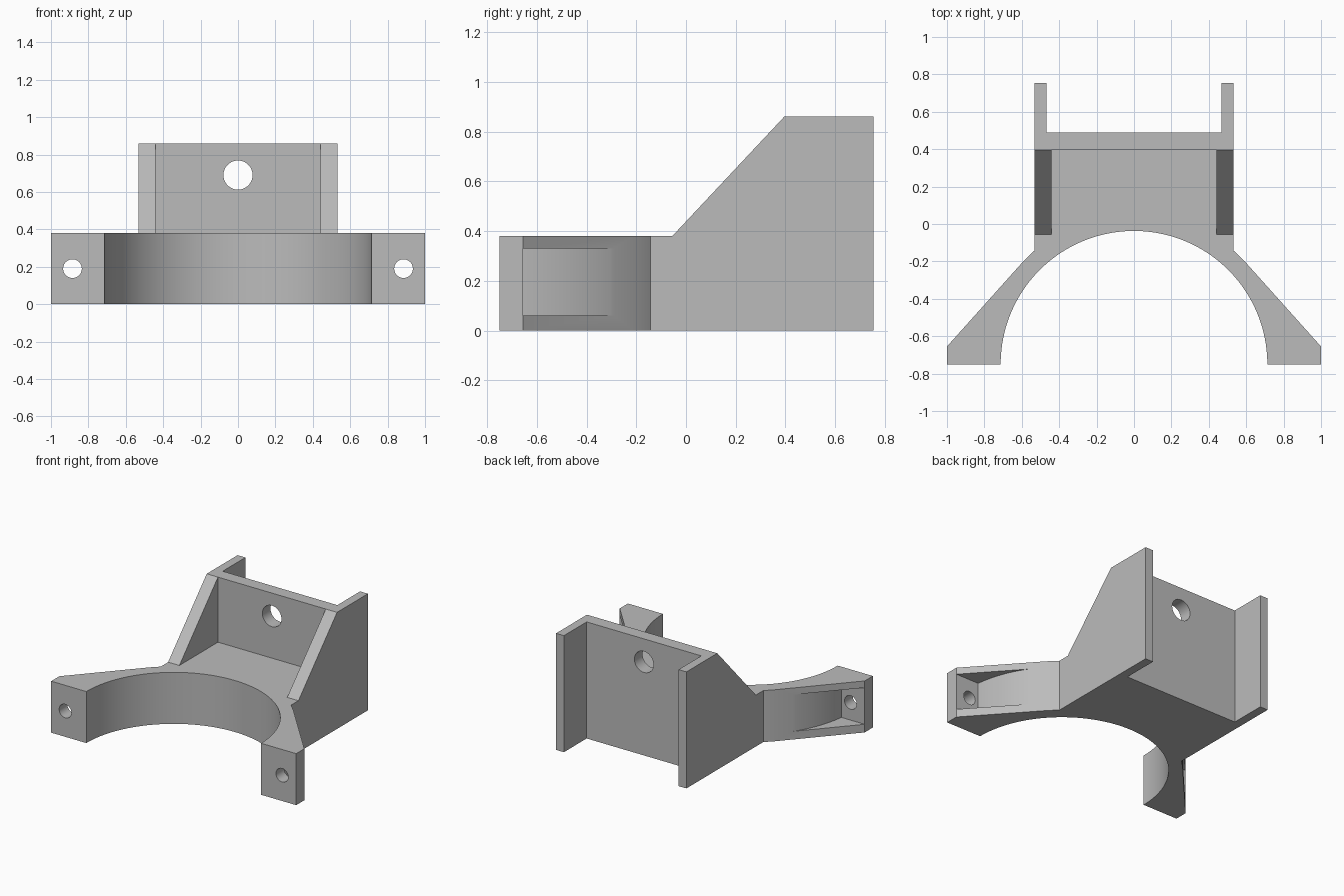
import bpy
import bmesh
from math import sin, cos, acos, asin, atan2, hypot, pi
from mathutils import Matrix, Vector

cube = bpy.data.objects.get("Cube")
if cube:
    bpy.data.objects.remove(cube)

grey = bpy.data.materials.new("plain_grey")
grey.use_nodes = True
colour = (0.5, 0.5, 0.5, 1)
grey.diffuse_color = colour
grey.node_tree.nodes["Principled BSDF"].inputs["Base Color"].default_value = colour

FRONT, BACK = -0.75, 0.755
BASE_TOP, TOP = 0.38, 0.86
HALF = 0.532            # half width of the upright part
WALL_FRONT, WALL_BACK = 0.395, 0.49
FOOT_BACK = -0.655
BORE, SHELL, POCKET = 0.713, 0.808, 0.815


def make_object(name, bm):
    bmesh.ops.recalc_face_normals(bm, faces=bm.faces)
    mesh = bpy.data.meshes.new(name)
    bm.to_mesh(mesh)
    bm.free()
    mesh.materials.append(grey)
    obj = bpy.data.objects.new(name, mesh)
    bpy.context.collection.objects.link(obj)
    return obj


def prism(name, points, offset):
    """Extrude a closed outline of 3D points along offset."""
    bm = bmesh.new()
    face = bm.faces.new([bm.verts.new(p) for p in points])
    new = bmesh.ops.extrude_face_region(bm, geom=[face])["geom"]
    verts = [v for v in new if isinstance(v, bmesh.types.BMVert)]
    bmesh.ops.translate(bm, verts=verts, vec=offset)
    # the starting face stays in place as the lower cap
    return make_object(name, bm)


def box(name, x0, x1, y0, y1, z0, z1):
    return prism(name, [(x0, y0, z0), (x1, y0, z0), (x1, y1, z0), (x0, y1, z0)],
                 (0, 0, z1 - z0))


def hole_cutter(name, x, y, z, radius):
    bm = bmesh.new()
    bmesh.ops.create_cone(bm, cap_ends=True, segments=32, radius1=radius, radius2=radius,
                          depth=0.3, matrix=Matrix.Translation((x, y, z)) @ Matrix.Rotation(pi / 2, 4, 'X'))
    return make_object(name, bm)


def cut(obj, cutters):
    """Subtract the cutters, bake the result and remove them."""
    for c in cutters:
        mod = obj.modifiers.new("cut", 'BOOLEAN')
        mod.operation, mod.solver, mod.object = 'DIFFERENCE', 'EXACT', c
    graph = bpy.context.evaluated_depsgraph_get()
    graph.update()
    mesh = bpy.data.meshes.new_from_object(obj.evaluated_get(graph))
    obj.modifiers.clear()
    obj.data = mesh
    for c in cutters:
        bpy.data.objects.remove(c)


def arc(radius, a0, a1, n):
    """Arc about the middle of the front edge."""
    angles = [a0 + (a1 - a0) * i / n for i in range(n + 1)]
    return [(radius * cos(a), FRONT + radius * sin(a)) for a in angles]


# Saddle base: half outline from the bore round the foot to the back, mirrored
foot = Vector((1, FOOT_BACK - FRONT))
tangent = atan2(foot.y, foot.x) + acos(SHELL / hypot(*foot))
half = arc(BORE, pi / 2, 0, 40)[1:] + [(1, FRONT), (1, FOOT_BACK)]
half += arc(SHELL, tangent, acos(HALF / SHELL), 6) + [(HALF, WALL_BACK)]
outline = [(0, FRONT + BORE)] + half + [(-x, y) for x, y in reversed(half)]
base = prism("saddle_base", [(x, y, 0) for x, y in outline], (0, 0, BASE_TOP))

# Pockets behind the feet and screw holes through them
pocket = arc(POCKET, asin((FOOT_BACK - FRONT) / POCKET), tangent - 0.06, 24)
pocket += [(1.1, -0.25), (1.1, FOOT_BACK)]
cutters = []
for s in (1, -1):
    cutters.append(prism("pocket_cutter", [(s * x, y, 0.06) for x, y in pocket], (0, 0, 0.27)))
    cutters.append(hole_cutter("foot_hole_cutter", s * 0.885, FRONT, 0.19, 0.05))
cut(base, cutters)

# Upright back wall with its round hole
wall = box("back_wall", -HALF, HALF, WALL_FRONT, WALL_BACK, BASE_TOP, TOP)
cut(wall, [hole_cutter("wall_hole_cutter", 0, 0.44, 0.69, 0.078)])

# Sloped gussets and rear flanges on both sides
parts = [base, wall]
for side, s in (("left", 1), ("right", -1)):
    slope = [(-0.055, BASE_TOP), (WALL_FRONT, BASE_TOP), (WALL_FRONT, TOP)]
    parts.append(prism(side + "_gusset", [(s * 0.44, y, z) for y, z in slope],
                       (s * (HALF - 0.44), 0, 0)))
    x0, x1 = sorted((s * 0.468, s * HALF))
    parts.append(box(side + "_rear_flange", x0, x1, WALL_BACK, BACK, 0, TOP))

# Smooth the round surfaces, keep edges sharp
bpy.ops.object.select_all(action='DESELECT')
for p in parts:
    p.select_set(True)
bpy.context.view_layer.objects.active = base
bpy.ops.object.shade_smooth_by_angle(angle=0.5)
